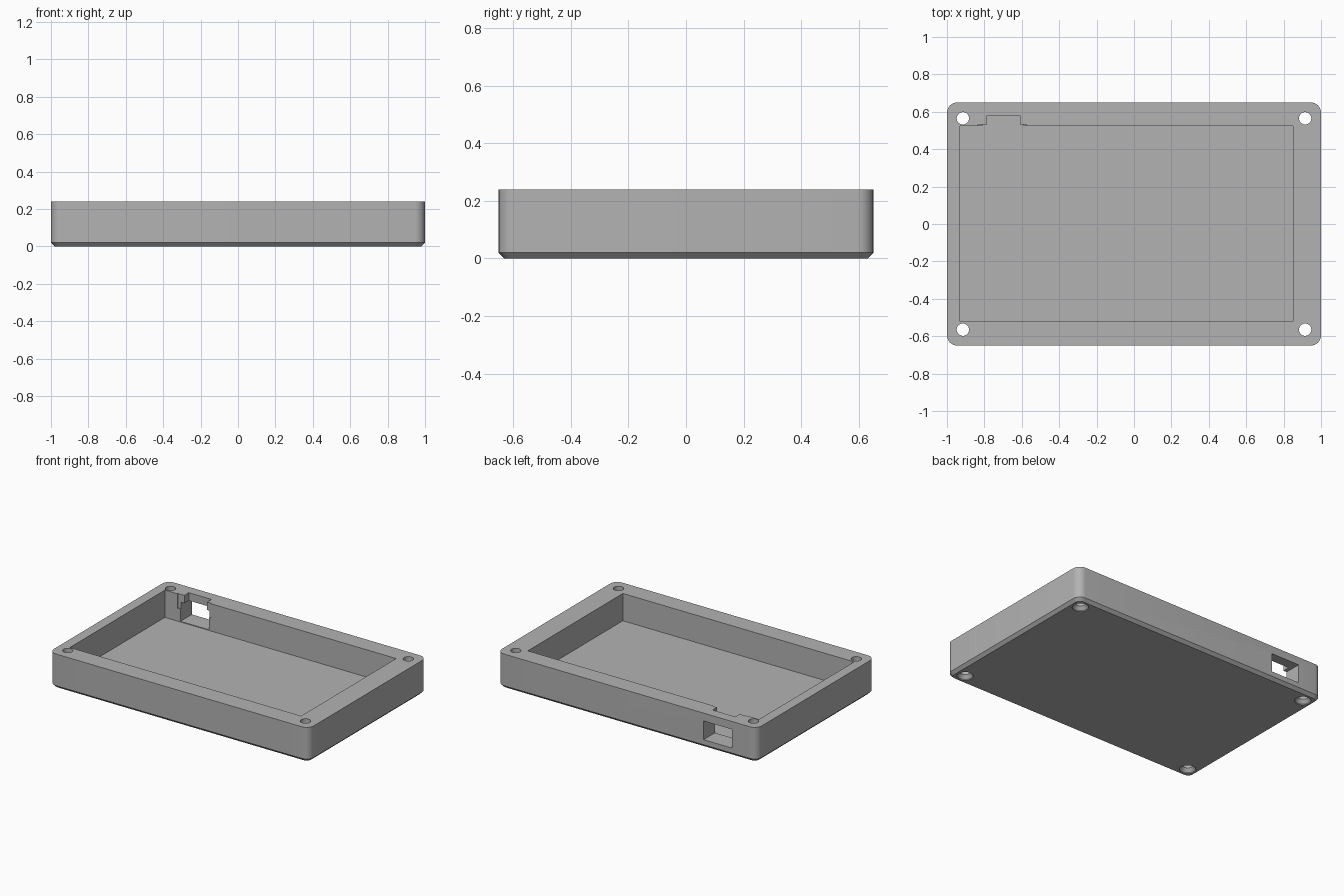
import bpy, bmesh, math
from mathutils import Vector

if "Cube" in bpy.data.objects:
    bpy.data.objects.remove(bpy.data.objects["Cube"], do_unlink=True)

LENGTH, DEPTH, HEIGHT = 2.0, 1.3, 0.24
CORNER, CHAMFER, FLOOR = 0.055, 0.02, 0.05

grey = bpy.data.materials.new("mid grey")
grey.use_nodes = True
grey.diffuse_color = (0.45, 0.45, 0.45, 1)
grey.node_tree.nodes["Principled BSDF"].inputs["Base Color"].default_value = grey.diffuse_color


def make_object(name, bm):
    bmesh.ops.recalc_face_normals(bm, faces=bm.faces)
    mesh = bpy.data.meshes.new(name)
    bm.to_mesh(mesh)
    bm.free()
    mesh.materials.append(grey)
    obj = bpy.data.objects.new(name, mesh)
    bpy.context.collection.objects.link(obj)
    return obj


def box(name, low, high):
    bm = bmesh.new()
    bmesh.ops.create_cube(bm, size=1)
    low, high = Vector(low), Vector(high)
    for v in bm.verts:
        v.co = (low + high) / 2 + v.co * (high - low)
    return make_object(name, bm)


def lathe(name, x, y, profile, sides=32):
    # Stacked rings of (radius, z), capped at both ends
    bm = bmesh.new()
    rings = []
    for r, z in profile:
        angles = [math.tau * i / sides for i in range(sides)]
        rings.append([bm.verts.new((x + r * math.cos(a), y + r * math.sin(a), z)) for a in angles])
    for a, b in zip(rings, rings[1:]):
        for i in range(sides):
            j = (i + 1) % sides
            bm.faces.new((a[i], a[j], b[j], b[i]))
    bm.faces.new(rings[0])
    bm.faces.new(rings[-1])
    return make_object(name, bm)


def rounded_ring(bm, inset, z):
    # Rounded rectangle with a constant inset from the outer wall
    r = CORNER - inset
    ring = []
    for k, (sx, sy) in enumerate(((1, 1), (-1, 1), (-1, -1), (1, -1))):
        cx, cy = sx * (LENGTH / 2 - CORNER), sy * (DEPTH / 2 - CORNER)
        for step in range(9):
            a = math.pi / 2 * (k + step / 8)
            ring.append(bm.verts.new((cx + r * math.cos(a), cy + r * math.sin(a), z)))
    return ring


# Case body with chamfered base
bm = bmesh.new()
rings = [rounded_ring(bm, CHAMFER, 0), rounded_ring(bm, 0, CHAMFER), rounded_ring(bm, 0, HEIGHT)]
for a, b in zip(rings, rings[1:]):
    for i in range(len(a)):
        j = (i + 1) % len(a)
        bm.faces.new((a[i], a[j], b[j], b[i]))
bm.faces.new(rings[0])
bm.faces.new(rings[-1])
case = make_object("case", bm)

# Main pocket, rear port opening, plug notch and shallow board relief
cutters = [
    box("pocket_cutter", (-0.93, -0.52, FLOOR), (0.85, 0.525, 0.3)),
    box("port_cutter", (-0.81, 0.45, 0.055), (-0.59, 0.7, 0.185)),
    box("notch_cutter", (-0.785, 0.45, 0.1), (-0.61, 0.58, 0.3)),
    box("relief_cutter", (-0.835, 0.45, 0.14), (-0.575, 0.531, 0.3)),
]

# Screw holes, countersunk from below
for x in (-0.915, 0.915):
    for y in (-0.565, 0.565):
        cutters.append(lathe("screw_hole_cutter", x, y,
                             [(0.052, -0.02), (0.052, 0.006), (0.033, 0.03), (0.033, 0.3)]))

# Cut everything out of the case
bpy.ops.object.select_all(action='DESELECT')
bpy.context.view_layer.objects.active = case
case.select_set(True)
for cutter in cutters:
    cutter.hide_render = True
    mod = case.modifiers.new(cutter.name, 'BOOLEAN')
    mod.operation, mod.solver, mod.object = 'DIFFERENCE', 'EXACT', cutter
    bpy.ops.object.modifier_apply(modifier=mod.name)
    bpy.data.objects.remove(cutter, do_unlink=True)

bpy.ops.object.shade_smooth_by_angle(angle=math.radians(25))
